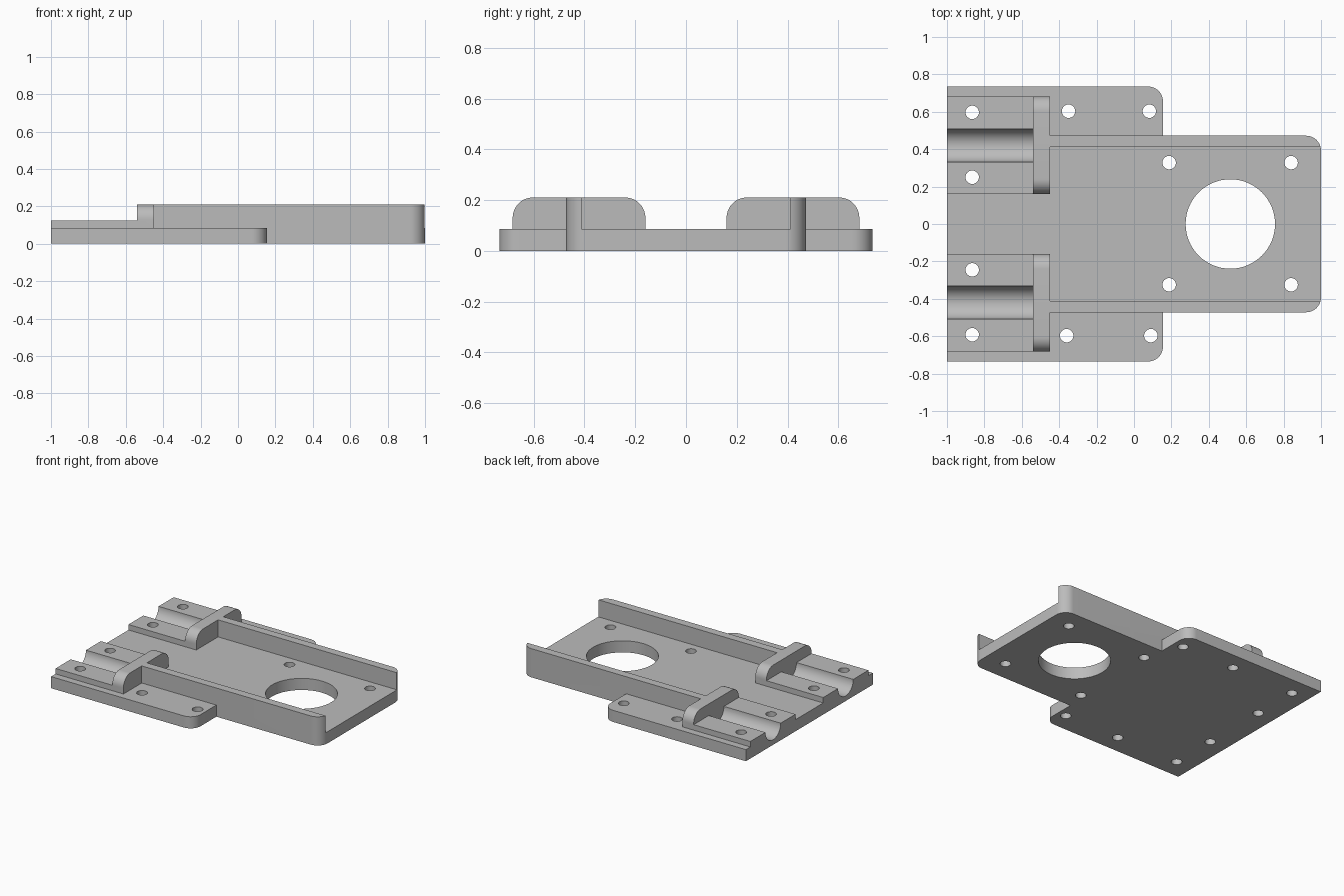
import bpy, bmesh, math
from mathutils import Vector

cube = bpy.data.objects.get("Cube")
if cube:
    bpy.data.objects.remove(cube)

# Main dimensions
FLOOR, TOP, PAD = 0.085, 0.21, 0.125
CORNER = 0.08

grey = bpy.data.materials.new("plain_grey")
grey.use_nodes = True
COLOUR = (0.5, 0.5, 0.5, 1)
grey.diffuse_color = COLOUR
grey.node_tree.nodes["Principled BSDF"].inputs["Base Color"].default_value = COLOUR


def arc(cx, cy, r, start, end, steps):
    angles = [math.radians(start + (end - start) * i / steps) for i in range(steps + 1)]
    return [(cx + r * math.cos(a), cy + r * math.sin(a)) for a in angles]


def rect(a0, a1, b0, b1):
    return [(a0, b0), (a1, b0), (a1, b1), (a0, b1)]


def extrude(name, profile, lo, hi, axis="z"):
    """Solid made by sweeping a profile (xy for axis z, yz for axis x)."""
    bm = bmesh.new()
    place = (lambda a, b: (a, b, lo)) if axis == "z" else (lambda a, b: (lo, a, b))
    face = bm.faces.new([bm.verts.new(place(a, b)) for a, b in profile])
    moved = bmesh.ops.extrude_face_region(bm, geom=[face])["geom"]
    shift = Vector((0, 0, hi - lo)) if axis == "z" else Vector((hi - lo, 0, 0))
    bmesh.ops.translate(bm, vec=shift, verts=[v for v in moved if isinstance(v, bmesh.types.BMVert)])
    bmesh.ops.recalc_face_normals(bm, faces=bm.faces)
    mesh = bpy.data.meshes.new(name)
    bm.to_mesh(mesh)
    bm.free()
    mesh.materials.append(grey)
    obj = bpy.data.objects.new(name, mesh)
    bpy.context.collection.objects.link(obj)
    return obj


def combine(body, tool, operation):
    mod = body.modifiers.new(tool.name, "BOOLEAN")
    mod.operation, mod.solver, mod.object = operation, "EXACT", tool
    bpy.context.view_layer.objects.active = body
    bpy.ops.object.modifier_apply(modifier=mod.name)
    bpy.data.objects.remove(tool)


def rounded_plate(x0, x1, half):
    """Outline with square corners at x0 and rounded corners at x1."""
    return ([(x0, half), (x0, -half)]
            + arc(x1 - CORNER, CORNER - half, CORNER, -90, 0, 12)
            + arc(x1 - CORNER, half - CORNER, CORNER, 0, 90, 12))


# Wide base plate and the narrower tray with its side walls
body = extrude("mounting_plate", rounded_plate(-1, 0.155, 0.735), 0, FLOOR)
combine(body, extrude("tray", rounded_plate(-0.45, 1, 0.472), 0, TOP), "UNION")
combine(body, extrude("channel", rect(-0.45, 1.1, -0.412, 0.412), FLOOR, 0.4), "DIFFERENCE")

for side in (-1, 1):
    inner, outer, mid = 0.16, 0.683, 0.42
    # Clamp pad with a half-round groove
    pad = rect(inner, outer, 0.04, PAD)
    combine(body, extrude("pad", [(side * y, z) for y, z in pad], -1, -0.5, "x"), "UNION")
    groove = arc(mid, PAD, 0.088, 180, 360, 32) + [(mid + 0.088, 0.2), (mid - 0.088, 0.2)]
    combine(body, extrude("groove", [(side * y, z) for y, z in groove], -1.1, -0.54, "x"), "DIFFERENCE")
    # Stop rib with rounded shoulders
    rib = ([(inner, 0.04), (outer, 0.04)]
           + arc(outer - CORNER, TOP - CORNER, CORNER, 0, 90, 12)
           + arc(inner + CORNER, TOP - CORNER, CORNER, 90, 180, 12))
    combine(body, extrude("rib", [(side * y, z) for y, z in rib], -0.54, -0.45, "x"), "UNION")

# Large round opening and the screw holes
holes = [(0.515, 0, 0.239)]
holes += [(x, y, 0.036) for x in (0.188, 0.84) for y in (-0.325, 0.328)]
holes += [(-0.865, y, 0.036) for y in (-0.592, -0.245, 0.25, 0.597)]
holes += [(x, y, 0.036) for x, y in ((-0.36, -0.597), (0.09, -0.597), (-0.35, 0.603), (0.082, 0.603))]
for x, y, r in holes:
    steps = 64 if r > 0.1 else 24
    combine(body, extrude("hole", arc(x, y, r, 0, 360, steps)[:-1], -0.1, 0.4), "DIFFERENCE")

# Smooth the curved faces, keep the edges sharp
bpy.ops.object.select_all(action="DESELECT")
body.select_set(True)
bpy.context.view_layer.objects.active = body
bpy.ops.object.shade_smooth_by_angle(angle=math.radians(30))
